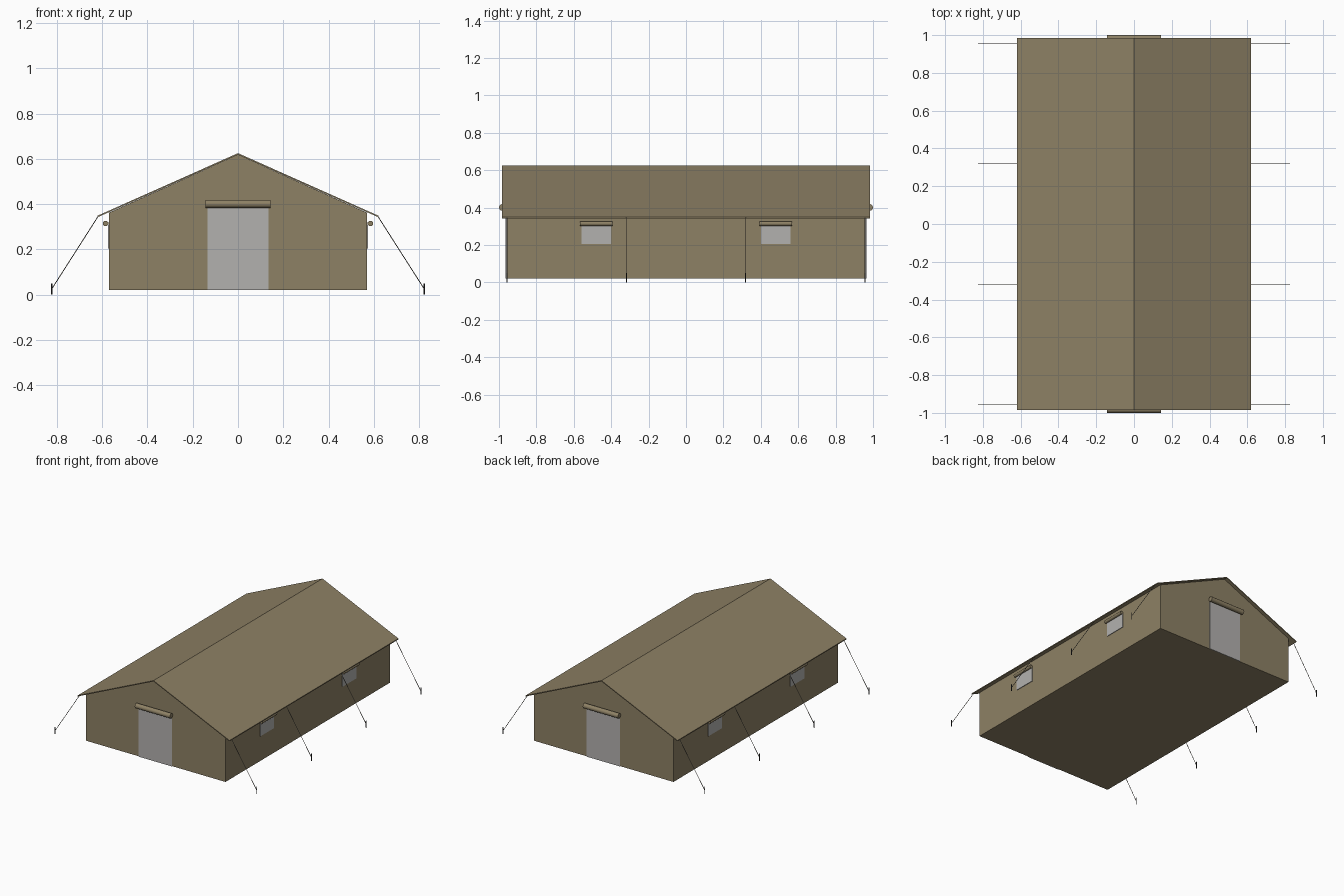
import bpy, math
from mathutils import Vector

if "Cube" in bpy.data.objects:
    bpy.data.objects.remove(bpy.data.objects["Cube"])


def material(name, rgb):
    m = bpy.data.materials.new(name)
    m.diffuse_color = (*rgb, 1)
    m.use_nodes = True
    m.node_tree.nodes["Principled BSDF"].inputs["Base Color"].default_value = m.diffuse_color
    return m


CANVAS = material("canvas", (0.27, 0.22, 0.13))
SCREEN = material("pale_screen", (0.45, 0.44, 0.43))
ROPE = material("rope", (0.12, 0.11, 0.09))
STAKE = material("stake_metal", (0.03, 0.03, 0.03))


def prism(name, profile, half_len, mat):
    """Extrude an x-z outline along y."""
    n = len(profile)
    verts = [(x, y, z) for y in (-half_len, half_len) for x, z in profile]
    faces = [tuple(range(n)), tuple(reversed(range(n, 2 * n)))]
    faces += [(i, i + n, (i + 1) % n + n, (i + 1) % n) for i in range(n)]
    me = bpy.data.meshes.new(name)
    me.from_pydata(verts, [], faces)
    me.materials.append(mat)
    ob = bpy.data.objects.new(name, me)
    bpy.context.collection.objects.link(ob)
    return ob


def box(name, center, size, mat):
    bpy.ops.mesh.primitive_cube_add(size=1, location=center)
    ob = bpy.context.object
    ob.name = name
    ob.scale = size
    ob.data.materials.append(mat)
    return ob


def rod(name, a, b, radius, mat, sides=8):
    a, b = Vector(a), Vector(b)
    d = b - a
    bpy.ops.mesh.primitive_cylinder_add(vertices=sides, radius=radius, depth=d.length,
                                        location=(a + b) / 2)
    ob = bpy.context.object
    ob.name = name
    ob.rotation_mode = 'QUATERNION'
    ob.rotation_quaternion = d.to_track_quat('Z', 'Y')
    ob.data.materials.append(mat)
    if sides > 8:
        bpy.ops.object.shade_smooth_by_angle(angle=math.radians(40))
    return ob


# Walls with gables and closed floor
prism("tent_walls", [(-0.57, 0.02), (0.57, 0.02), (0.57, 0.362),
                     (0, 0.618), (-0.57, 0.362)], 0.96, CANVAS)

# Thin overhanging roof sheet
prism("roof", [(-0.62, 0.342), (0, 0.618), (0.62, 0.342),
               (0.62, 0.349), (0, 0.625), (-0.62, 0.349)], 0.985, CANVAS)

for s, end in ((-1, "front"), (1, "back")):
    # Doorway screen and rolled-up door flap
    box(end + "_door", (0, s * 0.9615, 0.205), (0.27, 0.007, 0.37), SCREEN)
    rod(end + "_door_roll", (-0.143, s * 0.982, 0.401), (0.143, s * 0.982, 0.401),
        0.018, CANVAS, 12)

for s, side in ((-1, "left"), (1, "right")):
    # Side windows and rolled-up flaps
    for y in (-0.48, 0.48):
        box(side + "_window", (s * 0.571, y, 0.262), (0.007, 0.16, 0.115), SCREEN)
        rod(side + "_window_roll", (s * 0.585, y - 0.086, 0.314),
            (s * 0.585, y + 0.086, 0.314), 0.012, CANVAS, 12)
    # Guy ropes and ground stakes
    for y in (-0.957, -0.319, 0.319, 0.957):
        rod(side + "_guy_rope", (s * 0.618, y, 0.346), (s * 0.823, y, 0.025),
            0.0018, ROPE, 6)
        rod(side + "_stake", (s * 0.823, y, 0), (s * 0.823, y, 0.05),
            0.003, STAKE, 6)
